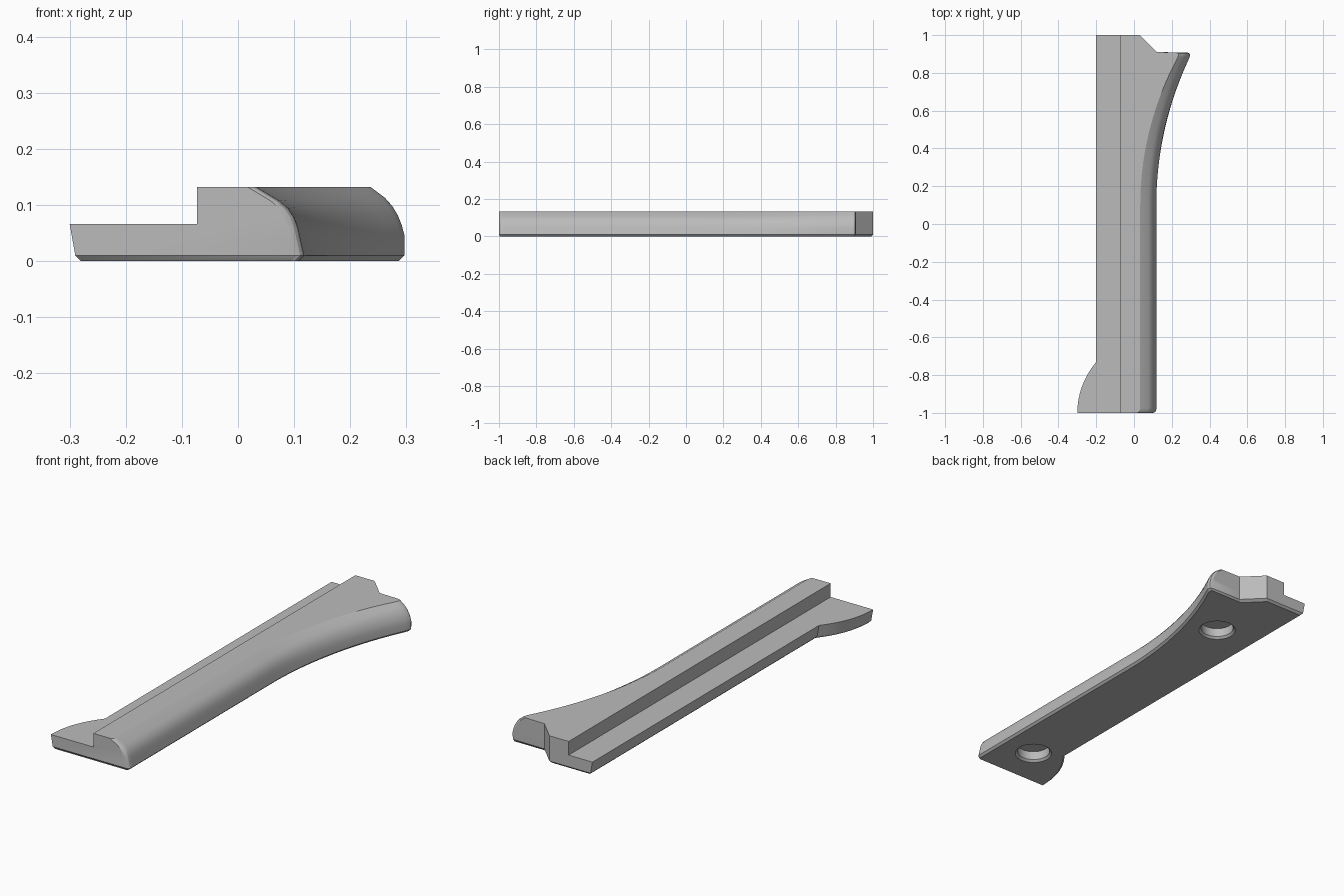
import bpy, bmesh, math

cube = bpy.data.objects.get("Cube")
if cube:
    bpy.data.objects.remove(cube)

HEIGHT, LEDGE, STEP_X, BEVEL = 0.132, 0.066, -0.073, 0.01

# Material
grey = bpy.data.materials.new("plain grey")
grey.use_nodes = True
colour = (0.5, 0.5, 0.5, 1)
grey.diffuse_color = colour
grey.node_tree.nodes["Principled BSDF"].inputs["Base Color"].default_value = colour

# Rounded shoulder: (fraction of width, height) at the straight part and the flared tip
STRAIGHT = [(0, .132), (.49, .107), (.66, .094), (.79, .078), (.87, .06), (.92, .04), (1, .01)]
FLARED = [(0, .132), (.42, .113), (.64, .098), (.8, .082), (.92, .064), (1, .045), (1, .01)]


def flare(y, radius):
    d = max(0, y - 0.1)
    return radius - math.sqrt(radius ** 2 - d ** 2)


def left_edge(y):
    # Foot swells out in an arc at the front
    if y >= -0.73:
        return -0.2
    return 0.11 - math.sqrt(0.41 ** 2 - (y + 1) ** 2)


def section(y, inset=0, shift=0, wall=None):
    """Cross-section ring at y; shift moves the bottom edge, wall gives a flat right side."""
    left = left_edge(y)
    inner, outer = 0.033 + flare(y, 1.63), 0.118 + flare(y, 1.82)
    t = max(0, y - 0.1) / 0.8
    ring = [(left + 0.02, y + shift, 0), (left + 0.01, y, BEVEL), (left, y, LEDGE),
            (STEP_X, y, LEDGE), (STEP_X, y, HEIGHT)]
    for (fa, za), (fb, zb) in zip(STRAIGHT, FLARED):
        x = inner + (outer - inner) * (fa + (fb - fa) * t) - inset
        ring.append((x if wall is None else wall, y, za + (zb - za) * t))
    ring.append((ring[-1][0] - BEVEL, y + shift, 0))
    return ring


# Stations along the length: rounded front end, foot arc, straight, flare, notch
rings = [section(-1, .016, BEVEL), section(-.996, .007), section(-.99, .002), section(-.98)]
rings += [section(-.97 + .24 * i / 10) for i in range(11)]
rings += [section(.1 + .77 * i / 20) for i in range(21)]
rings += [section(.885, .001), section(.895, .004), section(.903, .011),
          section(.908, .024, -BEVEL), section(.91, 0, -BEVEL, .12), section(1, 0, -BEVEL, .03)]

bm = bmesh.new()
loops = [[bm.verts.new(p) for p in ring] for ring in rings]
n = len(loops[0])
for a, b in zip(loops, loops[1:]):
    for i in range(n):
        j = (i + 1) % n
        bm.faces.new((a[i], a[j], b[j], b[i]))
for end in (loops[0], loops[-1]):
    bm.faces.new(end[1:-1])
    bm.faces.new((end[0], end[1], end[-2], end[-1]))
bmesh.ops.recalc_face_normals(bm, faces=bm.faces)


def make_object(name, mesh_data):
    mesh = bpy.data.meshes.new(name)
    mesh_data.to_mesh(mesh)
    mesh_data.free()
    mesh.materials.append(grey)
    obj = bpy.data.objects.new(name, mesh)
    bpy.context.collection.objects.link(obj)
    return obj


body = make_object("rail_body", bm)

# Round countersunk sockets in the underside
for x, y in ((-0.055, -0.795), (0.027, 0.635)):
    bm = bmesh.new()
    circles = []
    for r, z in ((.095, -.01), (.085, 0), (.075, .01), (.075, .052)):
        circles.append([bm.verts.new((x + r * math.cos(k * math.tau / 48),
                                      y + r * math.sin(k * math.tau / 48), z)) for k in range(48)])
    for a, b in zip(circles, circles[1:]):
        for i in range(48):
            bm.faces.new((a[i], a[i - 1], b[i - 1], b[i]))
    bm.faces.new(circles[0])
    bm.faces.new(circles[-1])
    bmesh.ops.recalc_face_normals(bm, faces=bm.faces)
    cutter = make_object("socket_cutter", bm)
    cutter.hide_render = True
    mod = body.modifiers.new("socket", 'BOOLEAN')
    mod.operation, mod.object, mod.solver = 'DIFFERENCE', cutter, 'EXACT'
    bpy.context.view_layer.objects.active = body
    bpy.ops.object.modifier_apply(modifier=mod.name)
    bpy.data.objects.remove(cutter)

# Smooth the shoulder, keep the edges crisp
bpy.ops.object.select_all(action='DESELECT')
body.select_set(True)
bpy.context.view_layer.objects.active = body
bpy.ops.object.shade_smooth_by_angle(angle=math.radians(25))
